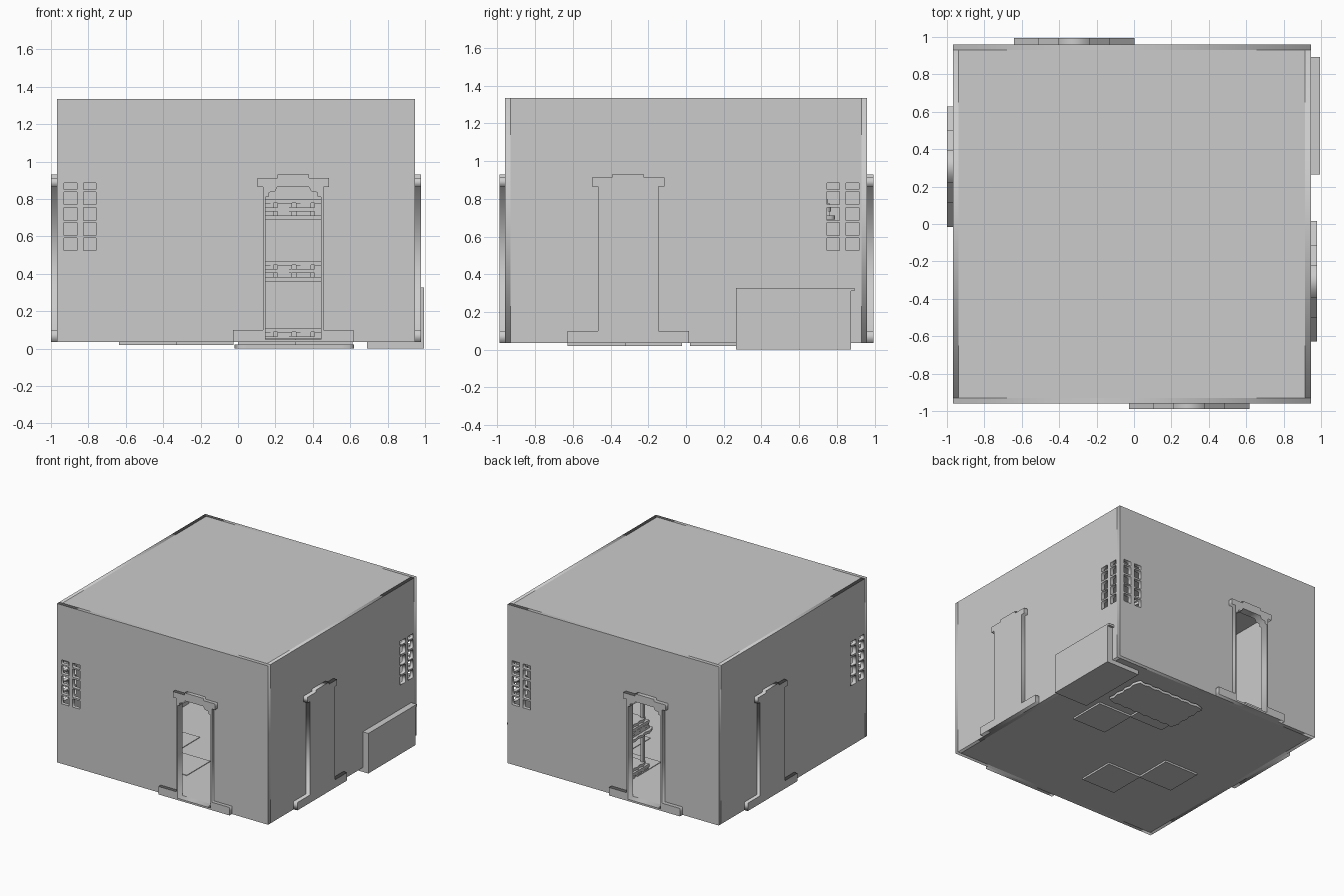
import bpy, math
from mathutils import Matrix, Vector

if "Cube" in bpy.data.objects:
    bpy.data.objects.remove(bpy.data.objects["Cube"])

CX = -0.012          # room centre in x
HX, HY = 0.957, 0.96  # half sizes of the room
Z0, Z1 = 0.035, 1.335
T = 0.03             # wall thickness
DOOR = 0.307         # door offset from the wall's middle


def box(name, x0, x1, y0, y1, z0, z1):
    bpy.ops.mesh.primitive_cube_add(size=1, location=((x0 + x1) / 2, (y0 + y1) / 2, (z0 + z1) / 2))
    ob = bpy.context.object
    ob.name = name
    ob.scale = (x1 - x0, y1 - y0, z1 - z0)
    return ob


def plate(name, loops, depth, matrix):
    """Flat plate from closed outlines; inner outlines become holes."""
    cu = bpy.data.curves.new(name, 'CURVE')
    cu.dimensions = '2D'
    cu.fill_mode = 'BOTH'
    cu.extrude = depth / 2
    for pts in loops:
        sp = cu.splines.new('POLY')
        sp.points.add(len(pts) - 1)
        for p, (u, v) in zip(sp.points, pts):
            p.co = (u, v, 0, 1)
        sp.use_cyclic_u = True
    ob = bpy.data.objects.new(name, cu)
    bpy.context.collection.objects.link(ob)
    ob.matrix_world = matrix
    bpy.ops.object.select_all(action='DESELECT')
    ob.select_set(True)
    bpy.context.view_layer.objects.active = ob
    bpy.ops.object.convert(target='MESH')
    return bpy.context.object


def rect(u0, u1, v0, v1):
    return [(u0, v0), (u1, v0), (u1, v1), (u0, v1)]


def mirrored(half, c):
    return [(c + u, v) for u, v in half] + [(c - u, v) for u, v in reversed(half)]


def wall_matrix(udir, origin):
    u, up = Vector(udir), Vector((0, 0, 1))
    n = u.cross(up)
    m = Matrix((u, up, n)).transposed().to_4x4()
    m.translation = origin
    return m


# Shared outlines: door opening, frame silhouette, window grid
opening = mirrored([(0.148, 0.05), (0.148, 0.81), (0.13, 0.815), (0.13, 0.835),
                    (0.095, 0.842), (0.085, 0.865)], DOOR)
frame = mirrored([(0.322, Z0), (0.322, 0.10), (0.161, 0.10), (0.161, 0.865), (0.192, 0.865),
                  (0.192, 0.912), (0.085, 0.912), (0.085, 0.93)], DOOR)
windows = [rect(u, u + 0.068, a, b)
           for u in (-0.917, -0.815)
           for a, b in ((0.525, 0.592), (0.605, 0.675), (0.685, 0.755), (0.77, 0.838), (0.85, 0.885))]

# Four walls with their door surrounds; front and back doors are open
sides = [("front", (1, 0, 0), (0, -1), HY, HX, True, 0.03),
         ("right", (0, -1, 0), (1, 0), HX, HY - T, False, 0.034),
         ("back", (-1, 0, 0), (0, 1), HY, HX, True, 0.034),
         ("left", (0, 1, 0), (-1, 0), HX, HY - T, False, 0.031)]
for name, udir, n, dist, half, is_open, proud in sides:
    def at(d):
        return Vector((CX + n[0] * d, n[1] * d, 0))
    holes = windows + ([opening] if is_open else [])
    plate(name + "_wall", [rect(-half, half, Z0, Z1)] + holes, T,
          wall_matrix(udir, at(dist - T / 2)))
    plate(name + "_door_surround", [frame] + ([opening] if is_open else []), proud,
          wall_matrix(udir, at(dist + proud / 2)))

# Roof and floor slabs, fitted between the walls
for name, a, b in (("roof", Z1 - T, Z1), ("floor", Z0, 0.05)):
    box(name, CX - HX + T, CX + HX - T, -HY + T, HY - T, a, b)

# Floor tiles in two diagonal pairs, reaching just below the floor
for s in (1, -1):
    for x, y in ((0.47, 0.175), (0.165, 0.475)):
        x, y = s * x - 0.012, s * y
        box("floor_tile", x - 0.153, x + 0.153, y - 0.153, y + 0.153, 0.02, 0.055)

# Low bench pushed through the right wall
box("bench_body", 0.69, 0.995, 0.265, 0.875, 0.0, 0.31)
box("bench_top", 0.69, 0.995, 0.265, 0.893, 0.31, 0.328)


# Three-tier rack with scalloped shelves
def scalloped(hx, hy, nx, ny, depth):
    pts = []
    corners = [(-hx, -hy), (hx, -hy), (hx, hy), (-hx, hy)]
    for i in range(4):
        a, b = Vector(corners[i]), Vector(corners[(i + 1) % 4])
        d = (b - a).normalized()
        inward = Vector((-d.y, d.x))
        n = (nx, ny)[i % 2]
        for k in range(n):
            p = a.lerp(b, (k + 0.5) / n) + inward * (depth * (k % 2))
            pts.append((p.x, p.y))
    return pts


RX, RY = 0.30, 0.61
for base in (0.0, 0.36, 0.69):
    for k in range(3):
        z = base + 0.044 * k
        shrink = 0.02 * k
        plate("rack_shelf", [scalloped(0.32 - shrink, 0.18 - shrink, 14, 8, 0.012)], 0.022,
              Matrix.Translation((RX, RY, z + 0.011)))
        if k < 2:
            for i in range(6):
                x = RX - 0.25 + 0.1 * i
                box("rack_slat", x - 0.04, x + 0.04, RY - 0.15 + 0.01 * (i % 2), RY + 0.15,
                    z + 0.022, z + 0.044)
for sx in (-1, 1):
    for sy in (-1, 1):
        x, y = RX + sx * 0.25, RY + sy * 0.12
        box("rack_post", x - 0.012, x + 0.012, y - 0.012, y + 0.012, 0.1, 0.69)

# Low cabinet along the left wall
box("cabinet_body", -0.93, -0.74, 0.02, 0.42, 0.05, 0.45)
box("cabinet_top", -0.93, -0.72, 0.0, 0.44, 0.45, 0.48)
